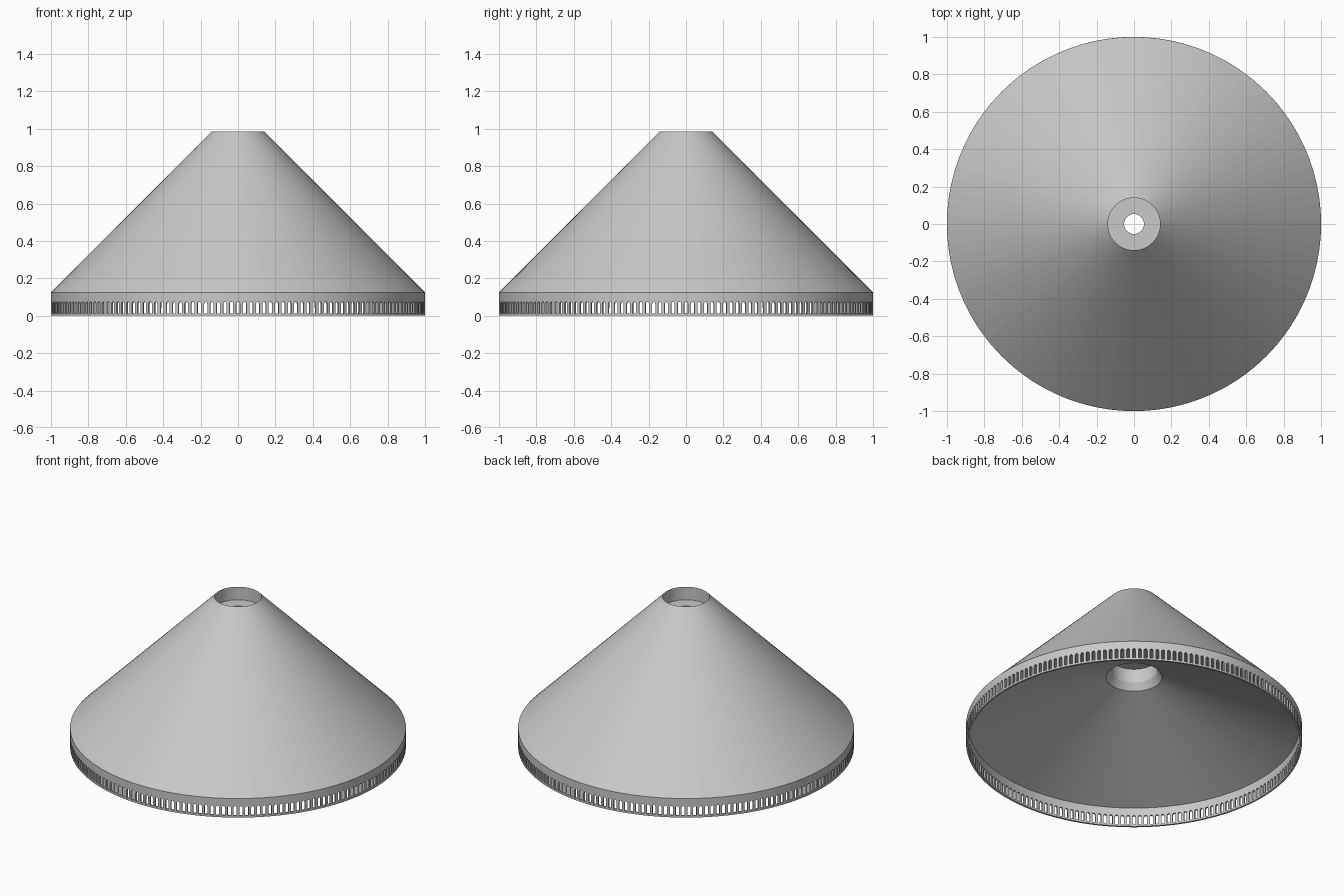
import bpy, bmesh, math

cube = bpy.data.objects.get("Cube")
if cube:
    bpy.data.objects.remove(cube, do_unlink=True)

grey = bpy.data.materials.new("light_grey")
grey.use_nodes = True
GREY = (0.58, 0.58, 0.58, 1)
grey.diffuse_color = GREY
grey.node_tree.nodes["Principled BSDF"].inputs["Base Color"].default_value = GREY


def ring_point(radius, angle, z):
    return (radius * math.sin(angle), -radius * math.cos(angle), z)


def finish(name, bm):
    bmesh.ops.recalc_face_normals(bm, faces=bm.faces)
    mesh = bpy.data.meshes.new(name)
    bm.to_mesh(mesh)
    bm.free()
    mesh.materials.append(grey)
    obj = bpy.data.objects.new(name, mesh)
    bpy.context.collection.objects.link(obj)
    return obj


def lathe(name, profile, steps):
    """Revolve a closed (radius, z) profile about the z axis."""
    bm = bmesh.new()
    rings = [[bm.verts.new(ring_point(r, math.tau * i / steps, z)) for r, z in profile]
             for i in range(steps)]
    for i, ring in enumerate(rings):
        after = rings[(i + 1) % steps]
        for j in range(len(profile)):
            k = (j + 1) % len(profile)
            bm.faces.new((ring[j], after[j], after[k], ring[k]))
    return finish(name, bm)


RIM_TOP = 0.125
WALL = 0.012

# Cone: sloped outside, socket in the top, bore, chamfered socket below
lathe("cone_body", [
    (1, RIM_TOP), (0.14, 0.985), (0.14, 0.9), (0.053, 0.9), (0.053, 0.59),
    (0.14, 0.59), (0.14, 0.5), (0.167, 0.455), (1 - WALL, RIM_TOP)], 90)

# Slotted rim: a cylinder wall with a round-topped slot in every cell
SLOTS = 180
SLOT_HALF = 0.0095
SLOT_LOW, SLOT_HIGH = 0.012, 0.075
bm = bmesh.new()
columns = []
for cell in range(SLOTS):
    for step in range(5):
        turn = math.pi * (step / 4 - 0.5)
        u = SLOT_HALF * math.sin(turn)
        arch = SLOT_HIGH - SLOT_HALF * (1 - math.cos(turn))
        angle = math.tau * cell / SLOTS + u
        columns.append([bm.verts.new(ring_point(1, angle, z))
                        for z in (0, SLOT_LOW, arch, RIM_TOP)])
for i, col in enumerate(columns):
    after = columns[(i + 1) % len(columns)]
    in_slot = i % 5 < 4
    for row in range(3):
        if not (in_slot and row == 1):
            bm.faces.new((col[row], after[row], after[row + 1], col[row + 1]))
rim = finish("slotted_rim", bm)
thick = rim.modifiers.new("wall", 'SOLIDIFY')
thick.thickness = WALL
thick.offset = -1
